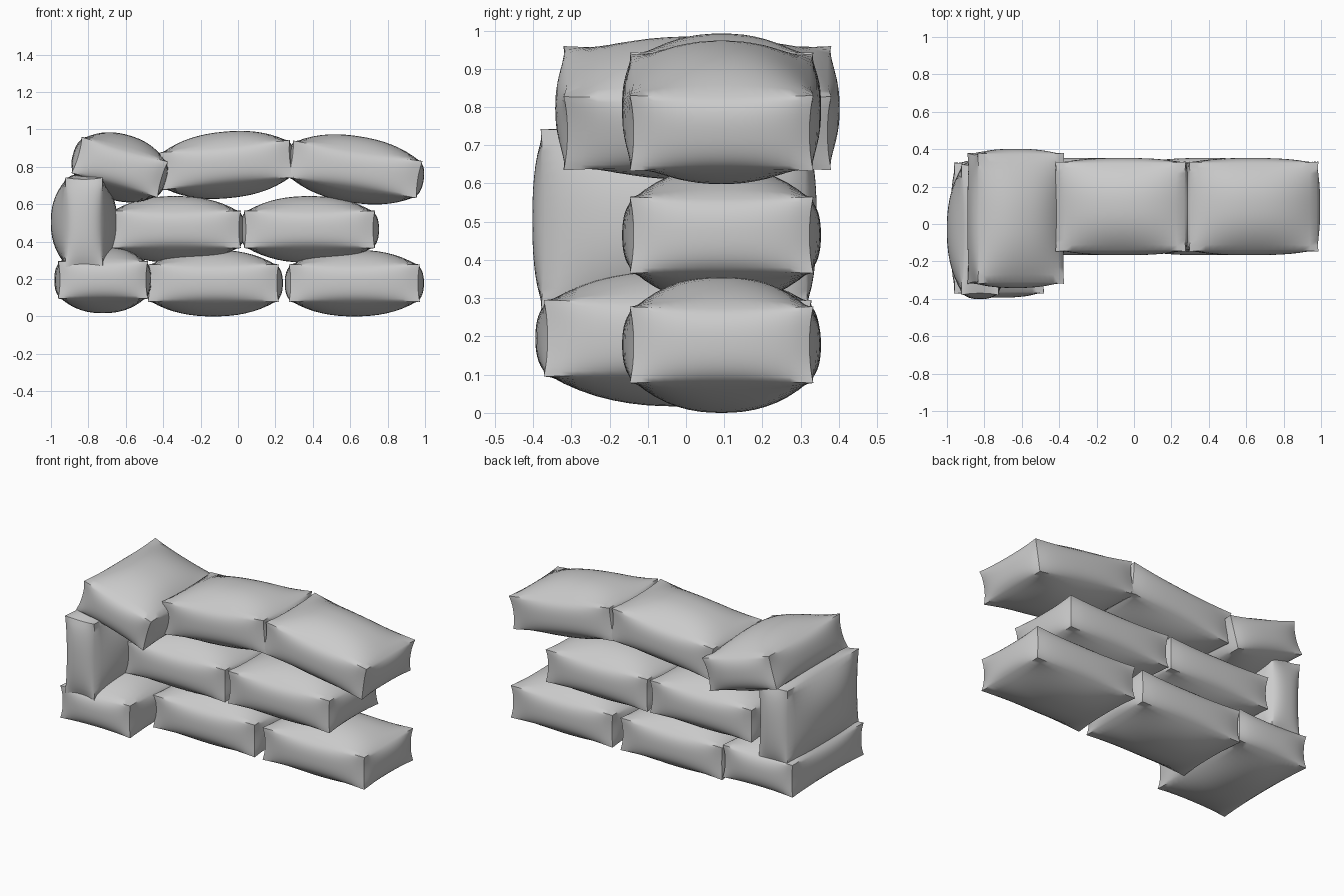
import bpy, bmesh
from math import radians
from mathutils import Matrix, Vector

if "Cube" in bpy.data.objects:
    bpy.data.objects.remove(bpy.data.objects["Cube"])

HALF = Vector((0.35, 0.24, 0.10))      # corner half sizes of one sandbag
BULGE = Vector((0.022, 0.02, 0.078))   # how far each side swells
PINCH = 0.010                          # soft pull-in of edge middles


def dome(t):
    return 1 - abs(t) ** 2.3


def sandbag(name, loc, turn=0, roll=0, tilt=0):
    """Stuffed pillow block: turn about z, roll about x, tilt about y."""
    bm = bmesh.new()
    bmesh.ops.create_cube(bm, size=2)
    bmesh.ops.subdivide_edges(bm, edges=bm.edges[:], cuts=15, use_grid_fill=True)
    for v in bm.verts:
        u = v.co.copy()
        p = Vector((0, 0, 0))
        for i in range(3):
            a, b = u[(i + 1) % 3], u[(i + 2) % 3]
            swell = BULGE[i] * dome(a) * dome(b)
            pinch = PINCH * (dome(a) * abs(b) ** 6 + dome(b) * abs(a) ** 6)
            p[i] = u[i] * (HALF[i] + swell - pinch * (0.5 if i == 2 else 1))
        v.co = p
    rot = (Matrix.Rotation(radians(tilt), 4, 'Y')
           @ Matrix.Rotation(radians(turn), 4, 'Z')
           @ Matrix.Rotation(radians(roll), 4, 'X'))
    bm.transform(Matrix.Translation(loc) @ rot)
    bmesh.ops.recalc_face_normals(bm, faces=bm.faces[:])
    me = bpy.data.meshes.new(name)
    bm.to_mesh(me)
    bm.free()
    ob = bpy.data.objects.new(name, me)
    bpy.context.collection.objects.link(ob)
    bpy.ops.object.select_all(action='DESELECT')
    ob.select_set(True)
    bpy.context.view_layer.objects.active = ob
    bpy.ops.object.shade_smooth_by_angle(angle=radians(48))


# Bottom row
sandbag("sandbag_bottom_right", (0.622, 0.093, 0.178))
sandbag("sandbag_bottom_middle", (-0.132, 0.093, 0.178))
sandbag("sandbag_bottom_corner", (-0.722, -0.022, 0.195), turn=90)
# Middle row
sandbag("sandbag_middle_right", (0.382, 0.093, 0.465))
sandbag("sandbag_middle_left", (-0.335, 0.093, 0.465))
sandbag("sandbag_standing_corner", (-0.823, -0.03, 0.503), turn=90, roll=90)
# Top row, tilted
sandbag("sandbag_top_right", (0.625, 0.093, 0.786), tilt=9)
sandbag("sandbag_top_middle", (-0.062, 0.093, 0.81), tilt=-5.5)
sandbag("sandbag_top_corner", (-0.632, 0.03, 0.797), turn=90, tilt=16)
